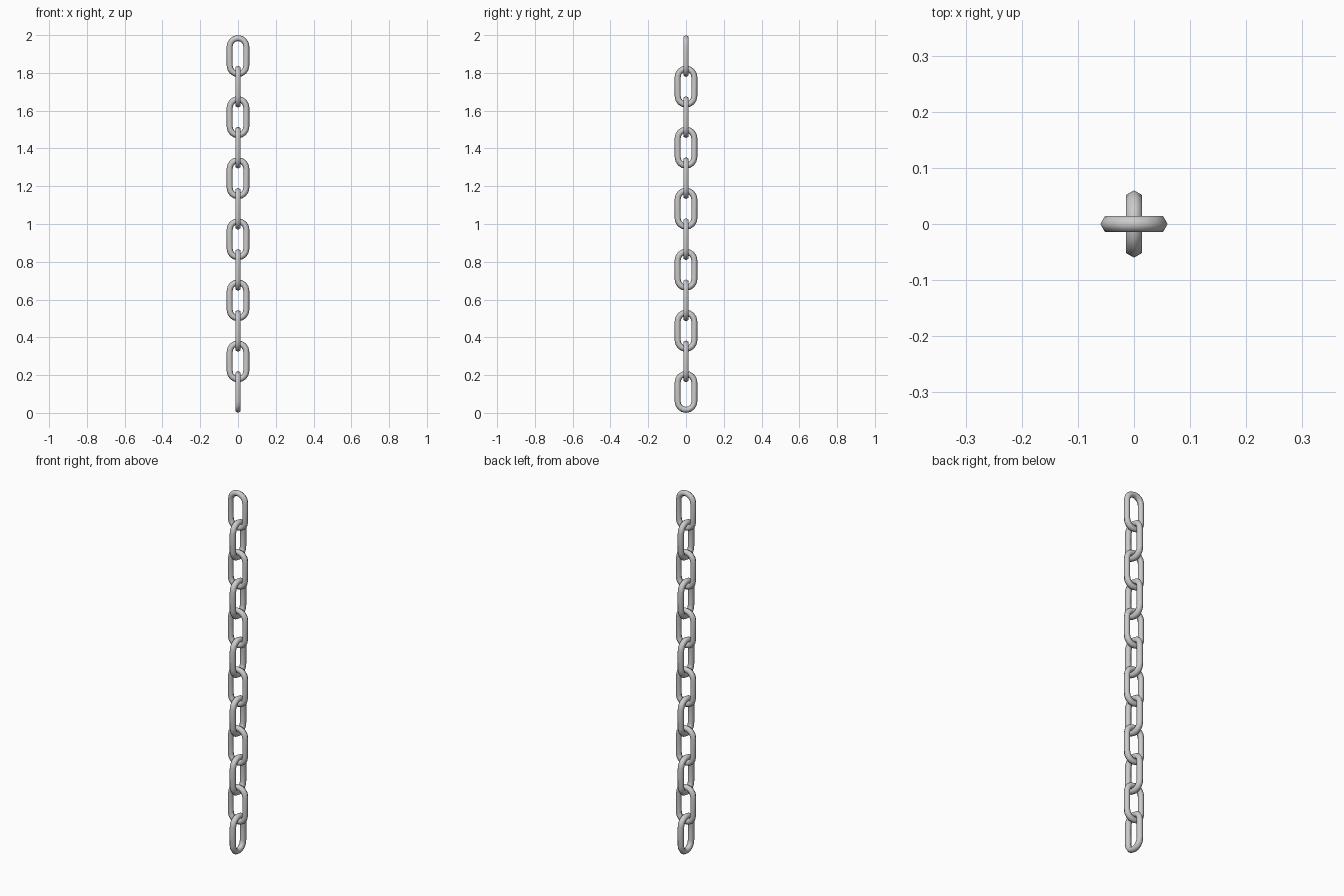
import bpy, bmesh
from math import sin, cos, pi

if "Cube" in bpy.data.objects:
    bpy.data.objects.remove(bpy.data.objects["Cube"])

LINKS = 12
HEIGHT = 0.222                      # outer height of one link
HALF_W = 0.06                       # outer half width
R = 0.016                           # wire radius (six-sided wire)
PITCH = (2.0 - HEIGHT) / (LINKS - 1)
ARC = HALF_W - R                    # centreline radius of the round ends
STRAIGHT = HEIGHT / 2 - HALF_W      # half length of the straight sides
SEG, SIDES = 8, 6


def link_mesh():
    """Sweep a hexagon along a stadium path in the xz plane."""
    bm = bmesh.new()
    rings = []
    for end, z0 in ((0, STRAIGHT), (pi, -STRAIGHT)):
        for i in range(SEG + 1):
            a = end + pi * i / SEG
            ring = []
            for j in range(SIDES):
                b = 2 * pi * j / SIDES
                rad = ARC + R * cos(b)
                ring.append(bm.verts.new((rad * cos(a), R * sin(b), z0 + rad * sin(a))))
            rings.append(ring)
    for k, ring in enumerate(rings):
        nxt = rings[(k + 1) % len(rings)]
        for j in range(SIDES):
            m = (j + 1) % SIDES
            bm.faces.new((ring[j], ring[m], nxt[m], nxt[j]))
    bmesh.ops.recalc_face_normals(bm, faces=bm.faces)
    for f in bm.faces:
        f.smooth = True
    mesh = bpy.data.meshes.new("chain_link")
    bm.to_mesh(mesh)
    bm.free()
    return mesh


# Chain: links alternate by a quarter turn, top one facing front
mesh = link_mesh()
for n in range(LINKS):
    link = bpy.data.objects.new(f"chain_link_{n + 1:02d}", mesh)
    link.location.z = 2.0 - HEIGHT / 2 - n * PITCH
    link.rotation_euler.z = (n % 2) * pi / 2
    bpy.context.collection.objects.link(link)
